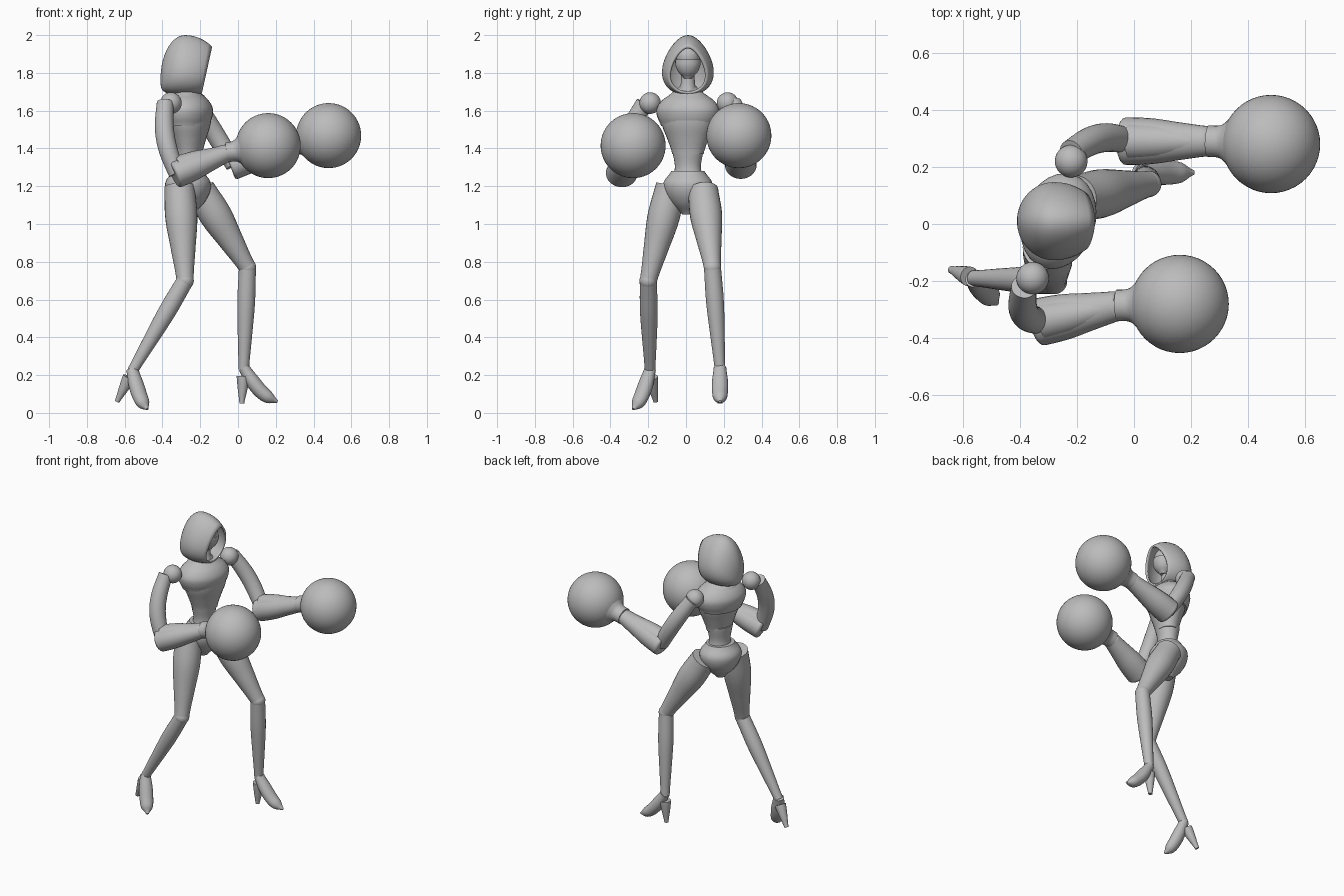
import bpy, bmesh
from math import sin, cos, tau, pi, radians
from mathutils import Vector, Matrix

default_cube = bpy.data.objects.get("Cube")
if default_cube:
    bpy.data.objects.remove(default_cube)

UP = Vector((0, 0, 1))
grey = (.5, .5, .5, 1)
matte_grey = bpy.data.materials.new("matte_grey")
matte_grey.use_nodes = True
matte_grey.diffuse_color = grey
matte_grey.node_tree.nodes["Principled BSDF"].inputs["Base Color"].default_value = grey


def finish(name, bm):
    bmesh.ops.recalc_face_normals(bm, faces=bm.faces)
    mesh = bpy.data.meshes.new(name)
    bm.to_mesh(mesh)
    bm.free()
    mesh.materials.append(matte_grey)
    obj = bpy.data.objects.new(name, mesh)
    bpy.context.collection.objects.link(obj)
    bpy.ops.object.select_all(action='DESELECT')
    obj.select_set(True)
    bpy.context.view_layer.objects.active = obj
    bpy.ops.object.shade_smooth_by_angle(angle=radians(40))
    return obj


def skin(bm, rings, open_start=False):
    count = len(rings[0])
    for lower, upper in zip(rings, rings[1:]):
        for i in range(count):
            following = (i + 1) % count
            bm.faces.new((lower[i], lower[following], upper[following], upper[i]))
    bm.faces.new(rings[-1])
    if not open_start:
        bm.faces.new(rings[0])


def blend(values, t):
    # Smooth curve through evenly spaced values
    last = len(values) - 1
    i = min(int(t * last), last - 1)
    f = t * last - i
    before, after = values[max(i - 1, 0)], values[min(i + 2, last)]
    here, there = values[i], values[i + 1]
    rise, fall = (there - before) / 2, (after - here) / 2
    ease = f * f * (3 - 2 * f)
    return here + (there - here) * ease + f * (1 - f) * (rise * (1 - f) - fall * f)


def limb(name, start, end, radii, flat=1, bow=Vector(), yaw=None, steps=16, sides=28):
    # Elliptical sections along a bowed line, with radii spread evenly along it
    start, end = Vector(start), Vector(end)
    across = (end - start).cross(UP).normalized()
    if yaw is not None:
        across = Vector((-sin(radians(yaw)), cos(radians(yaw)), 0))
    bm, rings = bmesh.new(), []
    for step in range(steps + 1):
        t = step / steps
        centre = start.lerp(end, t) + bow * sin(pi * t)
        along = (end - start + bow * pi * cos(pi * t)).normalized()
        side = (across - along * across.dot(along)).normalized()
        deep = along.cross(side) * flat
        radius = blend(radii, t)
        angles = [tau * k / sides for k in range(sides)]
        rings.append([bm.verts.new(centre + (side * cos(a) + deep * sin(a)) * radius) for a in angles])
    skin(bm, rings)
    return finish(name, bm)


def upright(name, x, bottom, top, radii, flat=.75, yaw=-18):
    return limb(name, (x, .01, bottom), (x, .01, top), radii, flat, yaw=yaw)


def ball(name, centre, radius):
    bm = bmesh.new()
    bmesh.ops.create_uvsphere(bm, u_segments=48, v_segments=28, radius=radius,
                              matrix=Matrix.Translation(centre))
    return finish(name, bm)


def hood(centre, length, width, rise, drop, arches=18, sides=40):
    # Teardrop arches run from the slanted brim to the rounded back
    bm, rings = bmesh.new(), []
    brim, back = -.75, 1.5
    for arch in range(arches + 1):
        turn = brim + (back - brim) * arch / arches
        size, forward = cos(turn), -sin(turn)
        low, high = -drop * size ** .4, rise * size
        ring = []
        for k in range(sides):
            a = tau * k / sides
            h = (1 + cos(a)) / 2
            slant = .08 * h * max(forward, 0)
            offset = Vector((length * forward + slant, width * size * sin(a) * (1.2 - h / 2),
                             low + (high - low) * h))
            ring.append(bm.verts.new(Vector(centre) + offset))
        rings.append(ring)
    skin(bm, rings, open_start=True)
    shell = finish("hood", bm).modifiers.new("cloth_thickness", 'SOLIDIFY')
    shell.thickness = .012
    shell.offset = -1


# Hood, face and neck
hood(centre=(-.28, .01, 1.77), length=.13, width=.14, rise=.23, drop=.09)
upright("face", -.235, 1.77, 1.95, (.02, .05, .06, .06, .03), flat=1, yaw=0)
upright("face_mask", -.225, 1.77, 1.87, (.02, .05, .065, .067), flat=.9, yaw=0)
upright("neck", -.26, 1.66, 1.8, (.06, .04, .035), flat=1)

# Torso plates
upright("rib_cage", -.255, 1.37, 1.6, (.085, .11, .14, .15))
upright("breast_plate", -.265, 1.52, 1.7, (.145, .165, .17, .14, .08))
upright("collar", -.275, 1.67, 1.73, (.1, .07, .045), flat=.9)
upright("waist", -.26, 1.2, 1.4, (.09, .07, .085), flat=.85)
upright("pelvis", -.265, 1.05, 1.28, (.03, .09, .125, .13, .09), flat=.9, yaw=-25)

# Legs with high-heeled shoes
legs = {
    "right": dict(hip=(-.31, -.08, 1.2), knee=(-.28, -.2, .7), ankle=(-.56, -.19, .22),
                  toe=(-.48, -.28, .02), heel=(-.64, -.16, .06)),
    "left": dict(hip=(-.2, .09, 1.18), knee=(.05, .14, .77), ankle=(.03, .18, .23),
                 toe=(.21, .18, .06), heel=(.02, .18, .05)),
}
for side, joint in legs.items():
    hip, knee, ankle, toe, heel = map(Vector, joint.values())
    limb(side + "_thigh", hip, knee, (.08, .085, .065, .045))
    ball(side + "_knee", knee, .046)
    limb(side + "_calf", knee, ankle, (.045, .047, .038, .028))
    limb(side + "_shoe", ankle + UP * .01, toe, (.033, .042, .042, .035, .008), flat=.9, bow=UP * -.035)
    limb(side + "_heel", ankle.lerp(heel, .2), heel, (.035, .025, .013))

# Arms with round gloves
arms = {
    "right": dict(shoulder=(-.355, -.19, 1.64), elbow=(-.34, -.345, 1.26), wrist=(-.05, -.285, 1.38),
                  glove=(.16, -.28, 1.415), bow=(-.03, -.03, 0)),
    "left": dict(shoulder=(-.22, .22, 1.64), elbow=(-.04, .29, 1.305), wrist=(.27, .29, 1.42),
                 glove=(.48, .28, 1.468), bow=(0, .03, 0)),
}
for side, joint in arms.items():
    shoulder, elbow, wrist, glove, bow = map(Vector, joint.values())
    ball(side + "_shoulder", shoulder, .057)
    limb(side + "_upper_arm", shoulder + bow, elbow.lerp(wrist, .06), (.045, .05, .05, .045), bow=bow)
    forearm = limb(side + "_forearm", elbow, wrist, (.084, .08, .065, .052), flat=.9)
    edge = forearm.modifiers.new("rounded_elbow", 'BEVEL')
    edge.width = .015
    edge.segments = 3
    edge.limit_method = 'ANGLE'
    edge.angle_limit = radians(60)
    limb(side + "_forearm_guard", elbow.lerp(wrist, .1) + UP * .012, wrist, (.07, .065, .05, .04), flat=1.1)
    limb(side + "_cuff", wrist.lerp(glove, -.05), wrist.lerp(glove, .4), (.055, .06, .1), flat=.95)
    ball(side + "_glove", glove, .172)
